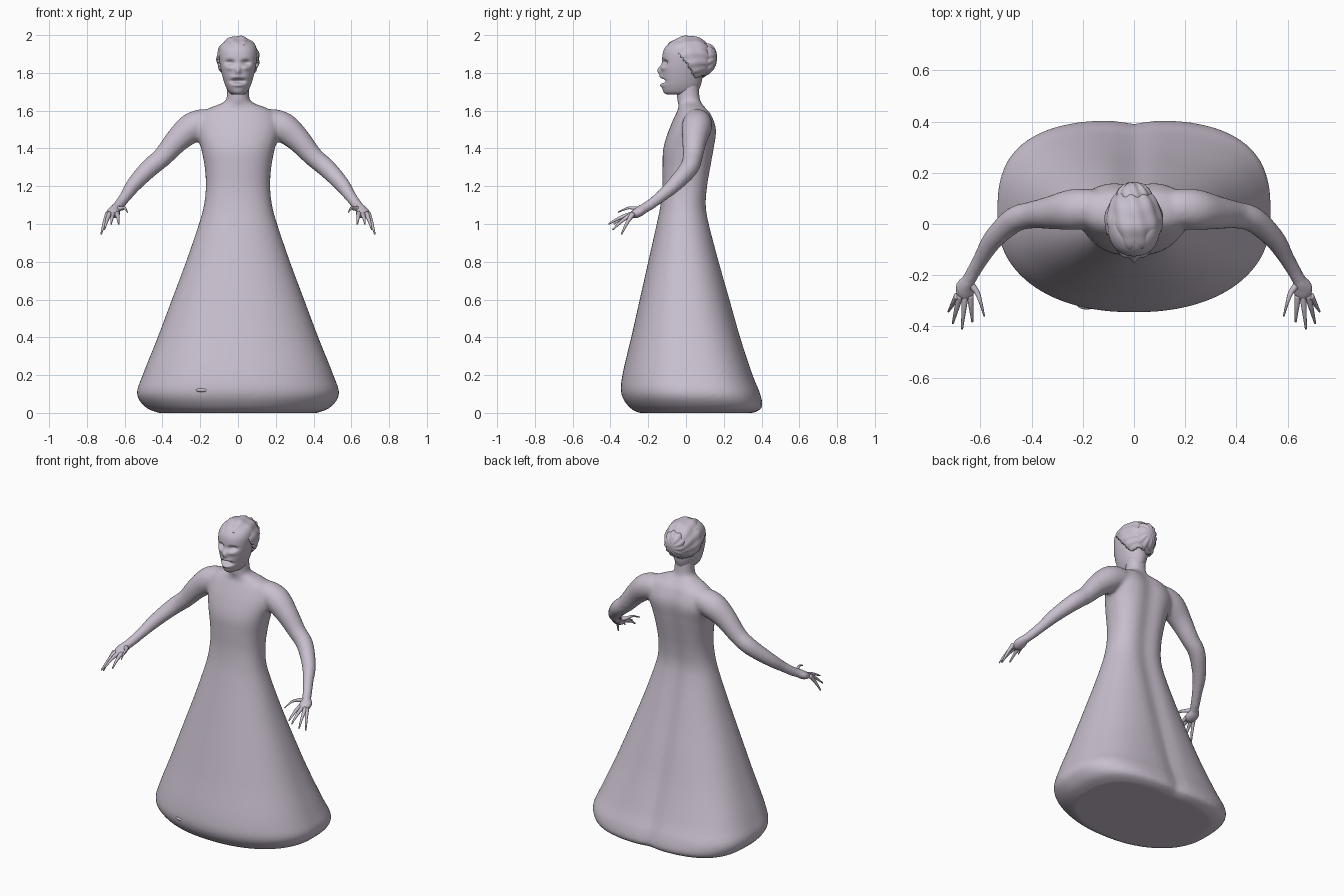
import bpy, bmesh, math
from mathutils import Vector, Matrix

cube = bpy.data.objects.get("Cube")
if cube:
    bpy.data.objects.remove(cube, do_unlink=True)

COLOUR = (0.58, 0.52, 0.61, 1)
lilac = bpy.data.materials.new("pale_lilac")
lilac.use_nodes = True
lilac.diffuse_color = COLOUR
bsdf = lilac.node_tree.nodes["Principled BSDF"]
bsdf.inputs["Base Color"].default_value = COLOUR
bsdf.inputs["Roughness"].default_value = 0.6


def spline(rows, steps):
    """Smoothly interpolate between rows of numbers."""
    out = []
    for i in range(len(rows) - 1):
        p0, p1 = rows[max(i - 1, 0)], rows[i]
        p2, p3 = rows[i + 1], rows[min(i + 2, len(rows) - 1)]
        for k in range(steps):
            t = k / steps
            out.append([b + 0.5 * t * (c - a + t * (2*a - 5*b + 4*c - d + t * (3*(b - c) + d - a)))
                        for a, b, c, d in zip(p0, p1, p2, p3)])
    out.append(list(rows[-1]))
    return out


def skin(bm, rings):
    """Bridge rings of points and cap both ends."""
    loops = [[bm.verts.new(p) for p in ring] for ring in rings]
    n = len(loops[0])
    for a, b in zip(loops, loops[1:]):
        for i in range(n):
            j = (i + 1) % n
            bm.faces.new((a[i], a[j], b[j], b[i]))
    bm.faces.new(loops[0][::-1])
    bm.faces.new(loops[-1])


def loft(bm, rows, steps, seg, groove=0.0):
    """Rows: height, half width, front y, back y, front and back squareness."""
    rings = []
    for z, rx, yf, yb, nf, nb in spline(rows, steps):
        mid, half, ring = (yf + yb) / 2, (yb - yf) / 2, []
        for i in range(seg):
            a = 2 * math.pi * i / seg
            c, s = math.cos(a), math.sin(a)
            n = nb if s > 0 else nf
            x = rx * math.copysign(abs(c) ** (2 / n), c)
            y = mid + half * math.copysign(abs(s) ** (2 / n), s)
            if s > 0:
                y -= groove * math.exp(-(x / 0.06) ** 2)
            ring.append((x, y, z))
        rings.append(ring)
    skin(bm, rings)


def tube(bm, rows, side, steps=5, seg=14):
    """Rows: x, y, z, radius; side mirrors x."""
    pts = [(Vector((side * x, y, z)), max(r, 0.001)) for x, y, z, r in spline(rows, steps)]
    rings = []
    for i, (p, r) in enumerate(pts):
        t = (pts[min(i + 1, len(pts) - 1)][0] - pts[max(i - 1, 0)][0]).normalized()
        u = t.cross(Vector((0, 1, 0.3))).normalized()
        v = t.cross(u)
        rings.append([p + r * (u * math.cos(a) + v * math.sin(a))
                      for a in (2 * math.pi * k / seg for k in range(seg))])
    skin(bm, rings)


def ball(bm, centre, size, tilt=0.0):
    m = Matrix.Translation(centre) @ Matrix.Rotation(tilt, 4, "X") @ Matrix.Diagonal((*size, 1))
    return bmesh.ops.create_uvsphere(bm, u_segments=64, v_segments=40, radius=1, matrix=m)["verts"]


def finish(name, bm):
    bmesh.ops.recalc_face_normals(bm, faces=bm.faces)
    for f in bm.faces:
        f.smooth = True
    mesh = bpy.data.meshes.new(name)
    bm.to_mesh(mesh)
    bm.free()
    mesh.materials.append(lilac)
    ob = bpy.data.objects.new(name, mesh)
    bpy.context.collection.objects.link(ob)
    return ob


# Gown, torso, neck and arms, fused into one soft skin
bm = bmesh.new()
loft(bm, [
    (0.00, 0.42, -0.25, 0.36, 2.2, 3),
    (0.03, 0.49, -0.30, 0.405, 2.2, 3),
    (0.10, 0.535, -0.342, 0.395, 2.2, 3),
    (0.20, 0.505, -0.337, 0.355, 2.2, 2.9),
    (0.40, 0.425, -0.29, 0.29, 2.2, 2.7),
    (0.60, 0.35, -0.245, 0.235, 2.2, 2.5),
    (0.80, 0.275, -0.20, 0.18, 2.2, 2.4),
    (1.00, 0.207, -0.155, 0.13, 2.2, 2.3),
    (1.10, 0.18, -0.135, 0.115, 2.3, 2.3),
    (1.20, 0.17, -0.125, 0.122, 2.3, 2.4),
    (1.30, 0.176, -0.124, 0.138, 2.3, 2.5),
    (1.40, 0.195, -0.12, 0.155, 2.3, 2.5),
    (1.50, 0.22, -0.09, 0.166, 2.2, 2.5),
    (1.58, 0.20, -0.055, 0.14, 2.1, 2.3),
    (1.615, 0.15, -0.04, 0.115, 2, 2),
    (1.64, 0.085, -0.042, 0.098, 2, 2),
    (1.67, 0.06, -0.048, 0.088, 2, 2),
    (1.80, 0.06, -0.05, 0.08, 2, 2)], 4, 96, groove=0.016)
for side in (1, -1):
    tube(bm, [
        (0.12, 0.06, 1.535, 0.07), (0.19, 0.06, 1.53, 0.078), (0.25, 0.055, 1.505, 0.079),
        (0.32, 0.045, 1.445, 0.066), (0.40, 0.035, 1.355, 0.053), (0.47, 0.015, 1.295, 0.05),
        (0.55, -0.06, 1.21, 0.041), (0.60, -0.14, 1.14, 0.031), (0.635, -0.20, 1.095, 0.028),
        (0.66, -0.25, 1.07, 0.026)], side, seg=24)
    ball(bm, (side * 0.66, -0.255, 1.06), (0.04, 0.052, 0.026), 0.4)
body = finish("gown_and_arms", bm)
remesh = body.modifiers.new("fuse", "REMESH")
remesh.mode = "VOXEL"
remesh.voxel_size = 0.011
remesh.use_smooth_shade = True
soft = body.modifiers.new("soften", "SMOOTH")
soft.factor = 0.5
soft.iterations = 6

# Fingers and thumbs
for side, label in ((1, "left"), (-1, "right")):
    bm = bmesh.new()
    for kx, tx, ty, tz in ((0.64, 0.632, -0.382, 1.0), (0.66, 0.672, -0.41, 1.0),
                           (0.68, 0.708, -0.388, 0.97), (0.69, 0.725, -0.342, 0.945)):
        ky = -0.28
        tube(bm, [(kx, ky, 1.055, 0.014),
                  (kx * 0.5 + tx * 0.5, ky * 0.5 + ty * 0.5, 0.54 + tz * 0.5 - 0.005, 0.009),
                  (tx, ty, tz, 0.004)], side, seg=10)
    tube(bm, [(0.645, -0.23, 1.08, 0.016), (0.615, -0.265, 1.082, 0.011),
              (0.60, -0.305, 1.085, 0.007), (0.585, -0.36, 1.062, 0.003)], side, seg=10)
    finish(label + "_fingers", bm)

# Head, with the face pressed in and pulled out by soft bumps
bm = bmesh.new()
loft(bm, [
    (1.685, 0.03, -0.10, 0.03, 2, 2),
    (1.70, 0.05, -0.12, 0.06, 2, 2),
    (1.74, 0.07, -0.128, 0.08, 2.1, 2),
    (1.80, 0.087, -0.13, 0.09, 2.2, 2),
    (1.86, 0.098, -0.128, 0.10, 2.3, 2),
    (1.92, 0.10, -0.118, 0.10, 2.2, 2),
    (1.96, 0.08, -0.085, 0.08, 2, 2),
    (1.98, 0.03, -0.03, 0.03, 2, 2)], 10, 128)
# each bump: x, z, width, height, push towards the back
BUMPS = [(0.042, 1.855, 0.024, 0.013, 0.024), (-0.042, 1.855, 0.024, 0.013, 0.024),
         (0.042, 1.825, 0.022, 0.012, -0.008), (-0.042, 1.825, 0.022, 0.012, -0.008),
         (0, 1.812, 0.014, 0.024, -0.022), (0, 1.757, 0.032, 0.010, 0.038),
         (0, 1.735, 0.028, 0.010, -0.012), (0, 1.778, 0.03, 0.008, -0.008)]
for v in bm.verts:
    if v.co.y < 0:
        x, z = v.co.x, v.co.z
        v.co.y += sum(d * math.exp(-((x - bx) / w) ** 2 - ((z - bz) / h) ** 2)
                      for bx, bz, w, h, d in BUMPS)
finish("head", bm)

# Wavy hair cap and bun
bm = bmesh.new()
centre = Vector((0, 0.01, 1.872))
cap = ball(bm, centre, (0.113, 0.135, 0.124))
bare = []
for v in cap:
    d = v.co - centre
    wave = math.sin(15 * math.atan2(d.x, d.z + 0.05) + 25 * d.y) * 0.6 + math.sin(75 * d.y + 30 * d.z) * 0.4
    v.co = centre + d * (1 + 0.035 * wave)
    line = min(1.935, max(1.775, 1.93 - 1.3 * (v.co.y + 0.075)))
    if v.co.z < line + 0.008 * math.sin(70 * v.co.x):
        bare.append(v)
bmesh.ops.delete(bm, geom=bare, context="VERTS")
hair = finish("hair", bm)
shell = hair.modifiers.new("thickness", "SOLIDIFY")
shell.thickness = 0.025
shell.offset = -1

bm = bmesh.new()
centre = Vector((0, 0.10, 1.87))
for v in ball(bm, centre, (0.072, 0.062, 0.085), -0.2):
    d = v.co - centre
    v.co = centre + d * (1 + 0.04 * math.sin(11 * math.atan2(d.x, d.z) + 40 * d.y))
finish("hair_bun", bm)

# Small fold at the front of the hem
bm = bmesh.new()
ball(bm, (-0.185, -0.312, 0.12), (0.04, 0.022, 0.012))
finish("hem_fold", bm)
